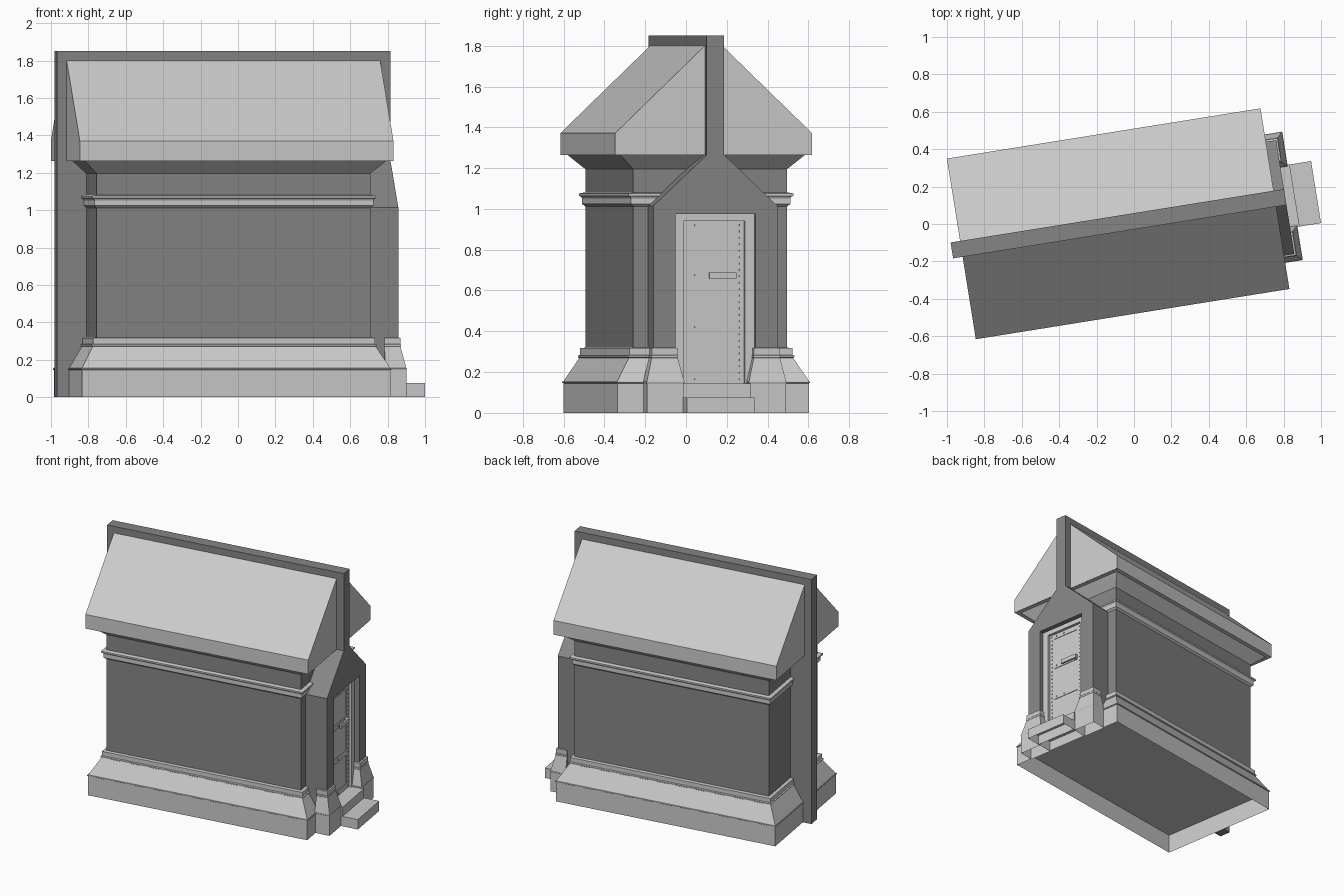
import bpy, bmesh, math
from mathutils import Matrix

if "Cube" in bpy.data.objects:
    bpy.data.objects.remove(bpy.data.objects["Cube"])

# The building is modelled along local u (length) / v (width), then turned on the ground
TURN = Matrix.Rotation(math.radians(9.1), 4, 'Z')
CU, CV = -0.0835, 0.0145          # centre of the hall
FRONT = 0.821                     # front plane of the porch


def material(name, value):
    m = bpy.data.materials.new(name)
    m.diffuse_color = (value, value, value, 1)
    m.use_nodes = True
    m.node_tree.nodes["Principled BSDF"].inputs["Base Color"].default_value = m.diffuse_color
    return m


light = material("light stone", 0.60)
dark = material("dark stone", 0.235)


def finish(name, bm, mat):
    bm.transform(TURN)
    me = bpy.data.meshes.new(name)
    bm.to_mesh(me)
    bm.free()
    me.materials.append(mat)
    ob = bpy.data.objects.new(name, me)
    bpy.context.collection.objects.link(ob)
    return ob


def add_loft(bm, rings, caps=True):
    """Stack of rectangles (u0, u1, v0, v1, z), listed upwards, joined by side faces."""
    loops = [[bm.verts.new(p) for p in ((a, c, z), (b, c, z), (b, d, z), (a, d, z))]
             for a, b, c, d, z in rings]
    for lo, hi in zip(loops, loops[1:]):
        for i in range(4):
            j = (i + 1) % 4
            bm.faces.new((lo[i], lo[j], hi[j], hi[i]))
    if caps:
        bm.faces.new(loops[-1])
        bm.faces.new(loops[0][::-1])


def loft(name, rings, mat, caps=False):
    bm = bmesh.new()
    add_loft(bm, rings, caps)
    return finish(name, bm, mat)


def add_box(bm, u0, u1, v0, v1, z0, z1):
    add_loft(bm, [(u0, u1, v0, v1, z0), (u0, u1, v0, v1, z1)])


def hall_ring(w, z):
    l = w + 0.359
    return (CU - l, CU + l, CV - w, CV + w, z)


def prism(name, pts, place, a, b, mat, closed=True):
    """Extrude a flat outline from a to b; place maps (p, q, t) to u, v, z."""
    bm = bmesh.new()
    ends = [[bm.verts.new(place(p, q, t)) for p, q in pts] for t in (a, b)]
    bm.faces.new(ends[0])
    bm.faces.new(ends[1][::-1])
    for i in range(len(pts) if closed else len(pts) - 1):
        j = (i + 1) % len(pts)
        bm.faces.new((ends[0][j], ends[0][i], ends[1][i], ends[1][j]))
    bmesh.ops.recalc_face_normals(bm, faces=bm.faces)
    return finish(name, bm, mat)


def across(p, q, t):
    return (t, CV + p, q)


def along(p, q, t):
    return (p, t, q)


# Plinth, hollow underneath
plinth = [(.476, 0), (.476, .145), (.481, .148), (.481, .154), (.476, .155),
          (.408, .27), (.413, .273), (.413, .281), (.405, .285), (.405, .317), (.382, .320)]
loft("plinth", [hall_ring(w, z) for w, z in plinth], light)

# Floor closing the hollow
loft("floor", [hall_ring(.474, .142), hall_ring(.474, .146)], light, caps=True)

# Hall walls
loft("hall_walls", [hall_ring(.382, z) for z in (.31, 1.195)], dark)

# Flared corbel and flat eave underside
loft("corbel", [hall_ring(.382, 1.195), hall_ring(.458, 1.264), hall_ring(.489, 1.264)], light)

# Cornice band
band = [(.382, 1.012), (.391, 1.020), (.396, 1.024), (.396, 1.052),
        (.401, 1.060), (.409, 1.064), (.409, 1.076), (.382, 1.081)]
loft("cornice_band", [hall_ring(w, z) for w, z in band], light)

# Gabled roof
roof = [(-.489, 1.264), (-.489, 1.371), (-.043, 1.80),
        (.043, 1.80), (.489, 1.371), (.489, 1.264)]
prism("roof", roof, across, CU - .849, CU + .849, light, closed=False)

# Ridge wall that runs down the back as a buttress
spine = [(-.984, 0), (-.984, 1.85), (FRONT, 1.85), (FRONT, 1.265), (-.82, 1.265),
         (-.82, .16), (-.919, .16), (-.919, 0)]
prism("ridge_and_back_buttress", spine, along, CV - .043, CV + .043, dark)

# Porch with sloping shoulders and door opening
half = [(.199, .975), (.199, .14), (.308, .14), (.308, 1.015), (.043, 1.265)]
porch = half + [(-p, q) for p, q in reversed(half)]
prism("porch", porch, across, .65, FRONT, dark)

# Moulded feet of the two porch piers
for side, label in ((-1, "left"), (1, "right")):
    c = CV + side * .2535
    rings = []
    for w, z in plinth:
        o = (w - .382) * .4
        rings.append((.745, FRONT + o, c - .0545 - o, c + .0545 + o, z))
    loft(label + "_pier_foot", rings, light)

# Steps
for label, u, z in (("lower", .988, .075), ("upper", .872, .145)):
    bm = bmesh.new()
    add_loft(bm, [(.752, u, CV - .168, CV + .168, h) for h in (0, z)])
    bm.faces.ensure_lookup_table()
    bmesh.ops.delete(bm, geom=[bm.faces[-1]], context='FACES_ONLY')
    finish(label + "_step", bm, light)

# Door frame
frame = [(.152, .14), (.199, .14), (.199, .975), (-.199, .975),
         (-.199, .14), (-.152, .14), (-.152, .94), (.152, .94)]
prism("door_frame", frame, across, .745, .785, light)

# Door leaf with raised stiles and rails
bm = bmesh.new()
add_box(bm, .75, .760, CV - .152, CV + .152, .145, .945)
for s in (-1, 1):
    add_box(bm, .755, .765, CV + s * .131 - .02, CV + s * .131 + .02, .146, .94)
for z in (.165, .42, .675, .92):
    add_box(bm, .755, .7645, CV - .112, CV + .112, z - .019, z + .019)
finish("door", bm, light)

# Studs on the stiles and rails
bm = bmesh.new()
spots = [(s * .131, .165 + i * .0315) for s in (-1, 1) for i in range(25)]
spots += [(v, z) for z in (.165, .42, .675, .92) for v in (-.09, -.02)]
for v, z in spots:
    add_box(bm, .762, .769, CV + v - .004, CV + v + .004, z - .004, z + .004)
finish("door_studs", bm, light)

# Door handle
bm = bmesh.new()
add_box(bm, .777, .789, CV - .025, CV + .11, .658, .688)
add_box(bm, .757, .782, CV + .085, CV + .11, .658, .688)
finish("door_handle", bm, light)
